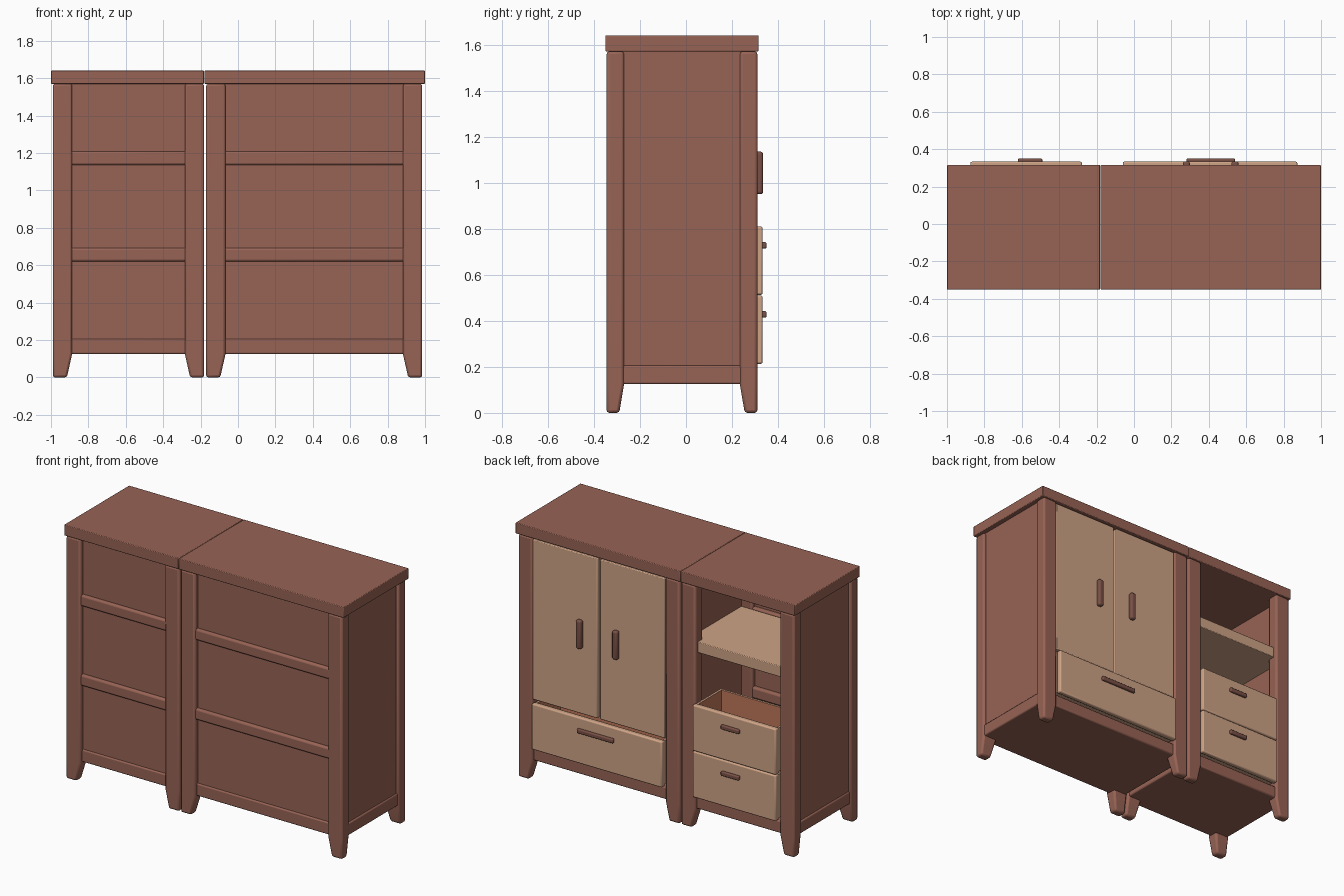
import bpy, bmesh, math

if "Cube" in bpy.data.objects:
    bpy.data.objects.remove(bpy.data.objects["Cube"])


def material(name, rgb):
    m = bpy.data.materials.new(name)
    m.diffuse_color = (*rgb, 1)
    m.use_nodes = True
    m.node_tree.nodes["Principled BSDF"].inputs["Base Color"].default_value = m.diffuse_color
    return m


WOOD = material("brown_wood", (0.31, 0.125, 0.09))
TAN = material("tan_wood", (0.62, 0.37, 0.24))
GRIP = material("dark_wood", (0.19, 0.08, 0.06))
LINING = material("orange_lining", (0.52, 0.18, 0.10))


def finish(name, bm, mats, bevel=0.0, segments=2):
    bmesh.ops.recalc_face_normals(bm, faces=bm.faces)
    me = bpy.data.meshes.new(name)
    bm.to_mesh(me)
    bm.free()
    ob = bpy.data.objects.new(name, me)
    bpy.context.collection.objects.link(ob)
    for m in mats:
        me.materials.append(m)
    if bevel:
        mod = ob.modifiers.new("rounded_edges", 'BEVEL')
        mod.width, mod.segments = bevel, segments
        mod.limit_method = 'ANGLE'
        mod.angle_limit = math.radians(40)
        bpy.context.view_layer.objects.active = ob
        ob.select_set(True)
        bpy.ops.object.shade_smooth_by_angle(angle=math.radians(50))
        ob.select_set(False)
    return ob


def box_mesh(x, y, z):
    bm = bmesh.new()
    bmesh.ops.create_cube(bm, size=1)
    for v in bm.verts:
        v.co = [(r[0] + r[1]) / 2 + c * (r[1] - r[0]) for c, r in zip(v.co, (x, y, z))]
    return bm


def box(name, x, y, z, mat=WOOD, bevel=0.0, segments=2):
    return finish(name, box_mesh(x, y, z), [mat], bevel, segments)


def leg(name, x, y, sx, sy):
    """Post whose two inner faces taper below the carcass; x, y is the outer corner."""
    bm = bmesh.new()
    rings = []
    for z, w, d in ((0, 0.075, 0.055), (0.125, 0.103, 0.076), (1.57, 0.103, 0.076)):
        rings.append([bm.verts.new((x + sx * a * w, y + sy * b * d, z))
                      for a, b in ((0, 0), (1, 0), (1, 1), (0, 1))])
    for lo, hi in zip(rings, rings[1:]):
        for i in range(4):
            j = (i + 1) % 4
            bm.faces.new((lo[i], lo[j], hi[j], hi[i]))
    bm.faces.new(rings[0])
    bm.faces.new(rings[-1])
    finish(name, bm, [WOOD], 0.012)


def carcass(side, top_x, x0, x1):
    # top board
    box(side + "_top", top_x, (-0.35, 0.315), (1.57, 1.64), WOOD, 0.004)
    # four posts
    for x, sx, a in ((x0, 1, "left"), (x1, -1, "right")):
        for y, sy, b in ((-0.345, 1, "front"), (0.31, -1, "back")):
            leg(f"{side}_{b}_{a}_leg", x, y, sx, sy)
        # recessed side panels
        p = x + sx * 0.017
        box(f"{side}_{a}_side_panel", sorted((p, p + sx * 0.012)),
            (-0.30, 0.27), (0.19, 1.58))
    # floor and closed face
    box(side + "_floor", (x0 + 0.008, x1 - 0.008), (-0.325, 0.295), (0.125, 0.205), WOOD, 0.008)
    box(side + "_closed_panel", (x0 + 0.03, x1 - 0.03), (-0.315, -0.30), (0.15, 1.575))
    # cross rails
    for i, z in enumerate((0.62, 1.135)):
        box(f"{side}_rail_{i + 1}", (x0 + 0.09, x1 - 0.09), (-0.335, -0.275),
            (z, z + 0.073), WOOD, 0.012)


def drawer(name, x, z, handle_x):
    # open box with a lined hollow
    w0, w1 = x[0] + 0.004, x[1] - 0.004
    bm = box_mesh((w0, w1), (0.045, 0.315), (z[0] + 0.01, z[1] - 0.004))
    top = max(bm.faces, key=lambda f: f.calc_center_median().z)
    bmesh.ops.inset_region(bm, faces=[top], thickness=0.02)
    res = bmesh.ops.extrude_discrete_faces(bm, faces=[top])
    floor = res["faces"][0]
    bmesh.ops.translate(bm, verts=floor.verts, vec=(0, 0, -(z[1] - z[0]) + 0.04))
    floor.material_index = 1
    for e in floor.edges:
        for f in e.link_faces:
            f.material_index = 1
    finish(name + "_box", bm, [TAN, LINING])
    # front board and handle
    box(name + "_front", x, (0.298, 0.333), z, TAN, 0.008)
    h = z[0] + 0.215
    box(name + "_handle", handle_x, (0.328, 0.35), (h - 0.014, h + 0.014), GRIP, 0.007, 3)


carcass("narrow", (-1.0, -0.181), -0.99, -0.181)
carcass("wide", (-0.179, 1.0), -0.17, 0.985)

# narrow unit: shelf and two stacked drawers
box("shelf", (-0.965, -0.205), (-0.27, 0.285), (1.13, 1.20), TAN, 0.004)
for i, z in enumerate((0.213, 0.513)):
    drawer(f"small_drawer_{i + 1}", (-0.875, -0.278), (z, z + 0.297), (-0.62, -0.49))

# wide unit: drawer below two doors
drawer("wide_drawer", (-0.06, 0.873), (0.213, 0.51), (0.28, 0.54))
MID = 0.41
for s, a in ((-1, "left"), (1, "right")):
    box(a + "_door", sorted((MID + s * 0.009, MID + s * 0.473)),
        (0.275, 0.308), (0.525, 1.56), TAN, 0.005)
    c = MID + s * 0.13
    box(a + "_door_handle", (c - 0.019, c + 0.019), (0.30, 0.335), (0.95, 1.135), GRIP, 0.012, 3)
